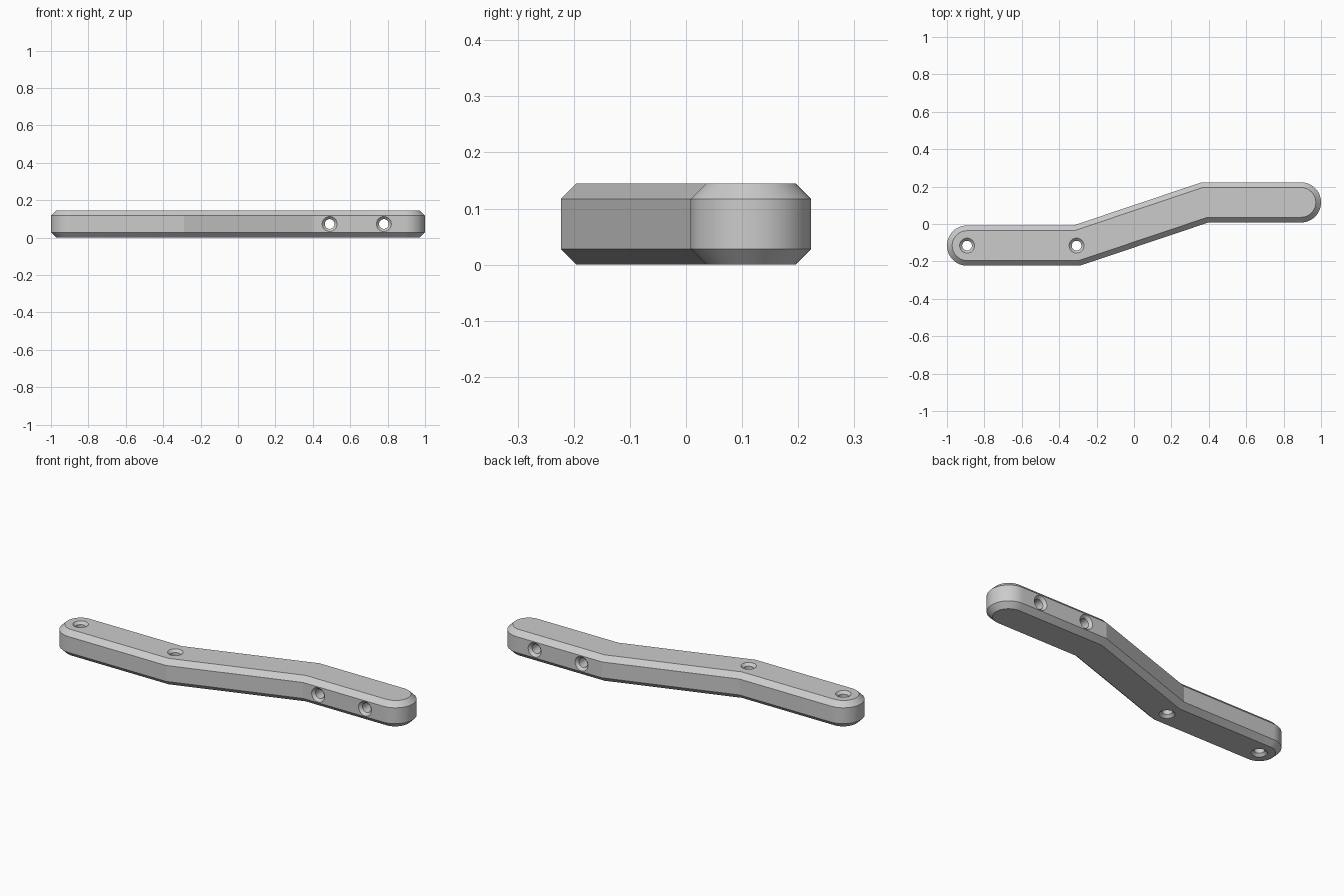
import bpy, bmesh
from math import pi, sin, cos, tan, atan2, radians
from mathutils import Matrix, Vector

if "Cube" in bpy.data.objects:
    bpy.data.objects.remove(bpy.data.objects["Cube"])

R, H, C = 0.1075, 0.145, 0.028      # half width, height, edge chamfer
Y = 0.1155                          # centre line offset of each end
END = 1 - R                         # centre of the rounded ends
B1, B2 = -0.307, 0.380              # bends of the centre line
SHIFT = tan(atan2(2 * Y, B2 - B1) / 2)
SEG = 32


def outline(r):
    """Cranked bar outline at half width r, counter-clockwise."""
    arc = [-pi / 2 + pi * i / SEG for i in range(SEG + 1)]
    right = [(END + r * cos(a), Y + r * sin(a)) for a in arc]
    left = [(-END - r * cos(a), -Y - r * sin(a)) for a in arc]
    s = r * SHIFT
    return (right + [(B2 - s, Y + r), (B1 - s, -Y + r)]
            + left + [(B1 + s, -Y - r), (B2 + s, Y - r)])


def add_object(name, bm):
    bmesh.ops.recalc_face_normals(bm, faces=bm.faces)
    me = bpy.data.meshes.new(name)
    bm.to_mesh(me)
    bm.free()
    ob = bpy.data.objects.new(name, me)
    bpy.context.collection.objects.link(ob)
    return ob


def loft(bm, rings):
    """Closed skin through rings of points, capped at both ends."""
    vs = [[bm.verts.new(p) for p in ring] for ring in rings]
    n = len(vs[0])
    for a, b in zip(vs, vs[1:]):
        for i in range(n):
            j = (i + 1) % n
            bm.faces.new((a[i], a[j], b[j], b[i]))
    bm.faces.new(vs[0][::-1])
    bm.faces.new(vs[-1])


# Chamfered bar
bm = bmesh.new()
loft(bm, [[(x, y, z) for x, y in outline(r)]
          for r, z in ((R - C, 0), (R, C), (R, H - C), (R - C, H))])
bar = add_object("cranked_bar", bm)


def drill(centre, half, rot):
    """Through hole, countersunk on both sides."""
    r, sink, over = 0.026, 0.014, 0.01
    bm = bmesh.new()
    prof = ((r + sink + over, -half - over), (r, -half + sink),
            (r, half - sink), (r + sink + over, half + over))
    m = Matrix.Translation(centre) @ rot
    loft(bm, [[m @ Vector((q * cos(2 * pi * i / SEG), q * sin(2 * pi * i / SEG), z))
               for i in range(SEG)] for q, z in prof])
    cutter = add_object("hole_cutter", bm)
    cutter.hide_render = True
    mod = bar.modifiers.new("hole", 'BOOLEAN')
    mod.operation, mod.solver, mod.object = 'DIFFERENCE', 'EXACT', cutter
    bpy.ops.object.modifier_apply(modifier=mod.name)
    bpy.data.objects.remove(cutter)


bpy.context.view_layer.objects.active = bar
bar.select_set(True)

# Vertical holes on the left arm, cross holes on the right arm
for x in (-END, B1):
    drill((x, -Y, H / 2), H / 2, Matrix.Identity(4))
for x in (0.49, 0.78):
    drill((x, Y, H / 2), R, Matrix.Rotation(pi / 2, 4, 'X'))

bpy.ops.object.shade_smooth_by_angle(angle=radians(15))
